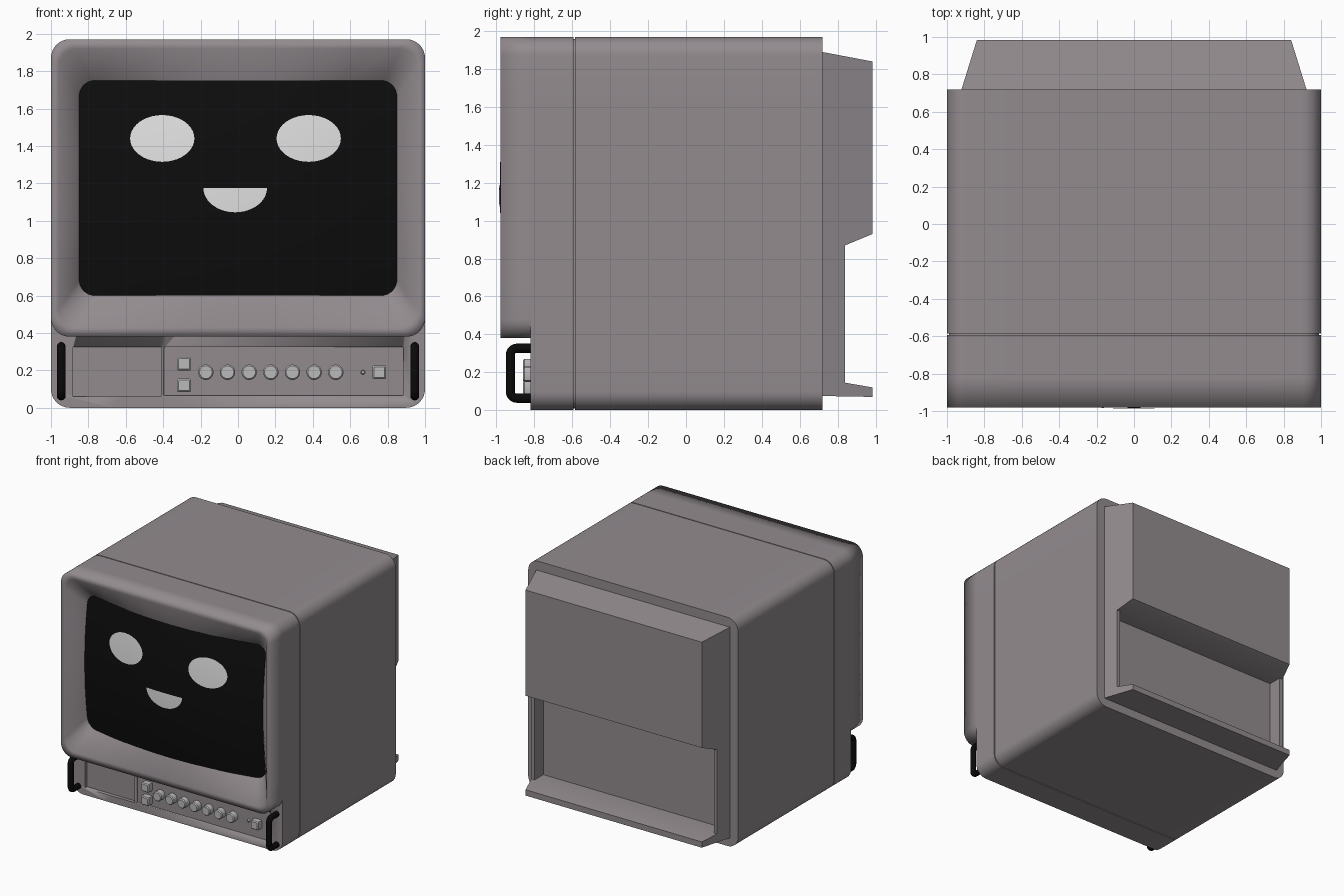
import bpy, bmesh, math

if "Cube" in bpy.data.objects:
    bpy.data.objects.remove(bpy.data.objects["Cube"])

PI = math.pi


def material(name, rgb):
    m = bpy.data.materials.new(name)
    m.diffuse_color = (*rgb, 1)
    m.use_nodes = True
    m.node_tree.nodes["Principled BSDF"].inputs["Base Color"].default_value = m.diffuse_color
    return m


GREY = material("warm_grey_plastic", (0.29, 0.26, 0.275))
LIGHT = material("light_grey_button", (0.50, 0.49, 0.50))
BLACK = material("black_rubber", (0.003, 0.003, 0.003))
GLASS = material("dark_screen", (0.004, 0.004, 0.004))
WHITE = material("pale_face", (0.75, 0.75, 0.75))


def finish(name, bm, mat, angle=35):
    me = bpy.data.meshes.new(name)
    bm.to_mesh(me)
    bm.free()
    ob = bpy.data.objects.new(name, me)
    bpy.context.collection.objects.link(ob)
    me.materials.append(mat)
    bpy.ops.object.select_all(action='DESELECT')
    ob.select_set(True)
    bpy.context.view_layer.objects.active = ob
    bpy.ops.object.shade_smooth_by_angle(angle=math.radians(angle))
    return ob


def rrect(x0, x1, z0, z1, r, seg=8, sub=8):
    """Rounded rectangle in the xz plane, counter-clockwise from the front."""
    arcs = []
    for cx, cz, a in ((x1 - r, z0 + r, -PI / 2), (x1 - r, z1 - r, 0),
                      (x0 + r, z1 - r, PI / 2), (x0 + r, z0 + r, PI)):
        arcs.append([(cx + r * math.cos(a + PI / 2 * i / seg),
                      cz + r * math.sin(a + PI / 2 * i / seg)) for i in range(seg + 1)])
    pts = []
    for k, arc in enumerate(arcs):
        pts += arc
        p, q = arc[-1], arcs[(k + 1) % 4][0]
        pts += [(p[0] + (q[0] - p[0]) * i / sub, p[1] + (q[1] - p[1]) * i / sub)
                for i in range(1, sub)]
    return pts


def ellipse(cx, cz, rx, rz, n=32):
    return [(cx + rx * math.cos(2 * PI * i / n), cz + rz * math.sin(2 * PI * i / n))
            for i in range(n)]


def at(pts, y):
    return [(x, y, z) for x, z in pts]


def loft(name, loops, mat, back=True, front=True, centre=None, angle=35):
    """Skin loops ordered from back to front, then inward."""
    bm = bmesh.new()
    rings = [[bm.verts.new(p) for p in lp] for lp in loops]
    n = len(rings[0])
    for a, b in zip(rings, rings[1:]):
        for i in range(n):
            j = (i + 1) % n
            bm.faces.new((a[i], a[j], b[j], b[i]))
    if centre:
        c = bm.verts.new(centre)
        for i in range(n):
            bm.faces.new((rings[-1][i], rings[-1][(i + 1) % n], c))
    elif front:
        bm.faces.new(rings[-1])
    if back:
        bm.faces.new(rings[0][::-1])
    return finish(name, bm, mat, angle)


# Bulging glass surface
CZ = 1.175


def glass_y(x, z, lift=0.0):
    return -0.983 - lift + (x * x + (z - CZ) ** 2) / 6.6


def on_glass(name, outline, cx, cz, mat, lift, rings=8):
    loops = []
    for k in range(rings):
        s = 1 - k / rings
        pts = [(cx + (x - cx) * s, cz + (z - cz) * s) for x, z in outline]
        loops.append([(x, glass_y(x, z, lift), z) for x, z in pts])
    return loft(name, loops, mat, back=False, centre=(cx, glass_y(cx, cz, lift), cz))


# Cabinet: rear shell, thin seam, front surround
full = rrect(-1, 1, 0, 1.97, 0.1)
inner = rrect(-0.99, 0.99, 0.01, 1.96, 0.09)
loft("rear_cabinet", [at(full, 0.72), at(full, -0.586)], GREY)
loft("seam", [at(inner, -0.58), at(inner, -0.6)], GREY)
surround = loft("front_surround", [at(full, -0.594), at(full, -0.82)], GREY)

# Pockets in the control strip
for x0, x1, z0, z1, depth in ((-0.885, -0.41, 0.06, 0.325, 0.03),
                              (-0.395, 0.885, 0.065, 0.325, 0.015)):
    sq = rrect(x0, x1, z0, z1, 0.006, 2, 1)
    cut = loft("pocket_cutter", [at(sq, -0.82 + depth), at(sq, -0.9)], GREY)
    cut.hide_render = True
    mod = surround.modifiers.new("pocket", 'BOOLEAN')
    mod.operation = 'DIFFERENCE'
    mod.solver = 'EXACT'
    mod.object = cut
    bpy.context.view_layer.objects.active = surround
    bpy.ops.object.modifier_apply(modifier=mod.name)
    bpy.data.objects.remove(cut)

# Screen hood with a sloped recess down to the glass
hood = rrect(-1, 1, 0.38, 1.97, 0.1)
rim = rrect(-0.96, 0.96, 0.43, 1.92, 0.1)
edge = rrect(-0.85, 0.85, 0.6, 1.75, 0.085)
loft("screen_hood", [at(hood, -0.82), at(hood, -0.98), at(rim, -0.98),
                     [(x, glass_y(x, z), z) for x, z in edge]],
     GREY, back=False, front=False, angle=95)

# Glass and face
on_glass("screen", edge, 0, CZ, GLASS, 0)
for side, cx in (("left", -0.405), ("right", 0.378)):
    on_glass(side + "_eye", ellipse(cx, 1.44, 0.172, 0.125, 40), cx, 1.44, WHITE, 0.004, 4)
mouth = [(-0.015 + 0.17 * math.cos(PI + PI * i / 24), 1.175 + 0.13 * math.sin(PI + PI * i / 24))
         for i in range(25)]
mouth += [(0.155 - 0.34 * i / 10, 1.175) for i in range(1, 10)]
on_glass("mouth", mouth, -0.015, 1.12, WHITE, 0.004, 3)


# Knobs and buttons
def knob(name, outline, small, y):
    loft(name, [at(outline, -0.80), at(outline, y + 0.008), at(small, y)], LIGHT)


for i in range(7):
    x = -0.172 + 0.1158 * i
    knob("knob", ellipse(x, 0.19, 0.041, 0.041), ellipse(x, 0.19, 0.034, 0.034), -0.86)
for x, z in ((-0.289, 0.235), (-0.289, 0.12), (0.755, 0.19)):
    knob("square_button", rrect(x - .036, x + .036, z - .036, z + .036, 0.006, 2, 1),
         rrect(x - .029, x + .029, z - .029, z + .029, 0.005, 2, 1), -0.86)
knob("indicator", ellipse(0.668, 0.19, 0.012, 0.012, 16),
     ellipse(0.668, 0.19, 0.008, 0.008, 16), -0.822)

# Carry handles
for side, hx in (("left", -0.945), ("right", 0.945)):
    path = [(-0.80, 0.327)]
    for cz, a0 in ((0.292, PI / 2), (0.098, PI)):
        path += [(-0.892 + 0.035 * math.cos(a0 + PI / 2 * i / 6),
                  cz + 0.035 * math.sin(a0 + PI / 2 * i / 6)) for i in range(7)]
    path.append((-0.80, 0.063))
    cu = bpy.data.curves.new(side + "_handle", 'CURVE')
    cu.dimensions = '3D'
    cu.bevel_depth = 0.024
    cu.bevel_resolution = 4
    cu.use_fill_caps = True
    sp = cu.splines.new('POLY')
    sp.points.add(len(path) - 1)
    for p, (y, z) in zip(sp.points, path):
        p.co = (hx, y, z, 1)
    sp.use_smooth = True
    cu.materials.append(BLACK)
    ob = bpy.data.objects.new(side + "_handle", cu)
    bpy.context.collection.objects.link(ob)


# Tapered rear housing
def half_width(y):
    return 0.922 - (y - 0.72) * 0.31


def prism(name, profile, left, right):
    bm = bmesh.new()
    a = [bm.verts.new((left(y), y, z)) for y, z in profile]
    b = [bm.verts.new((right(y), y, z)) for y, z in profile]
    n = len(profile)
    for i in range(n):
        j = (i + 1) % n
        bm.faces.new((a[i], a[j], b[j], b[i]))
    bm.faces.new(a[::-1])
    bm.faces.new(b)
    bmesh.ops.recalc_face_normals(bm, faces=bm.faces[:])
    return finish(name, bm, GREY)


prism("rear_housing", [(0.71, 1.892), (0.985, 1.84), (0.985, 0.93), (0.84, 0.87), (0.71, 0.87)],
      lambda y: -half_width(y), half_width)
prism("rear_ledge", [(0.71, 0.145), (0.84, 0.145), (0.985, 0.12), (0.985, 0.07), (0.71, 0.075)],
      lambda y: -half_width(y), half_width)
for s in (-1, 1):
    prism("rear_cheek", [(0.71, 0.87), (0.84, 0.87), (0.84, 0.145), (0.71, 0.145)],
          lambda y: s * 0.855, lambda y: s * half_width(y))
